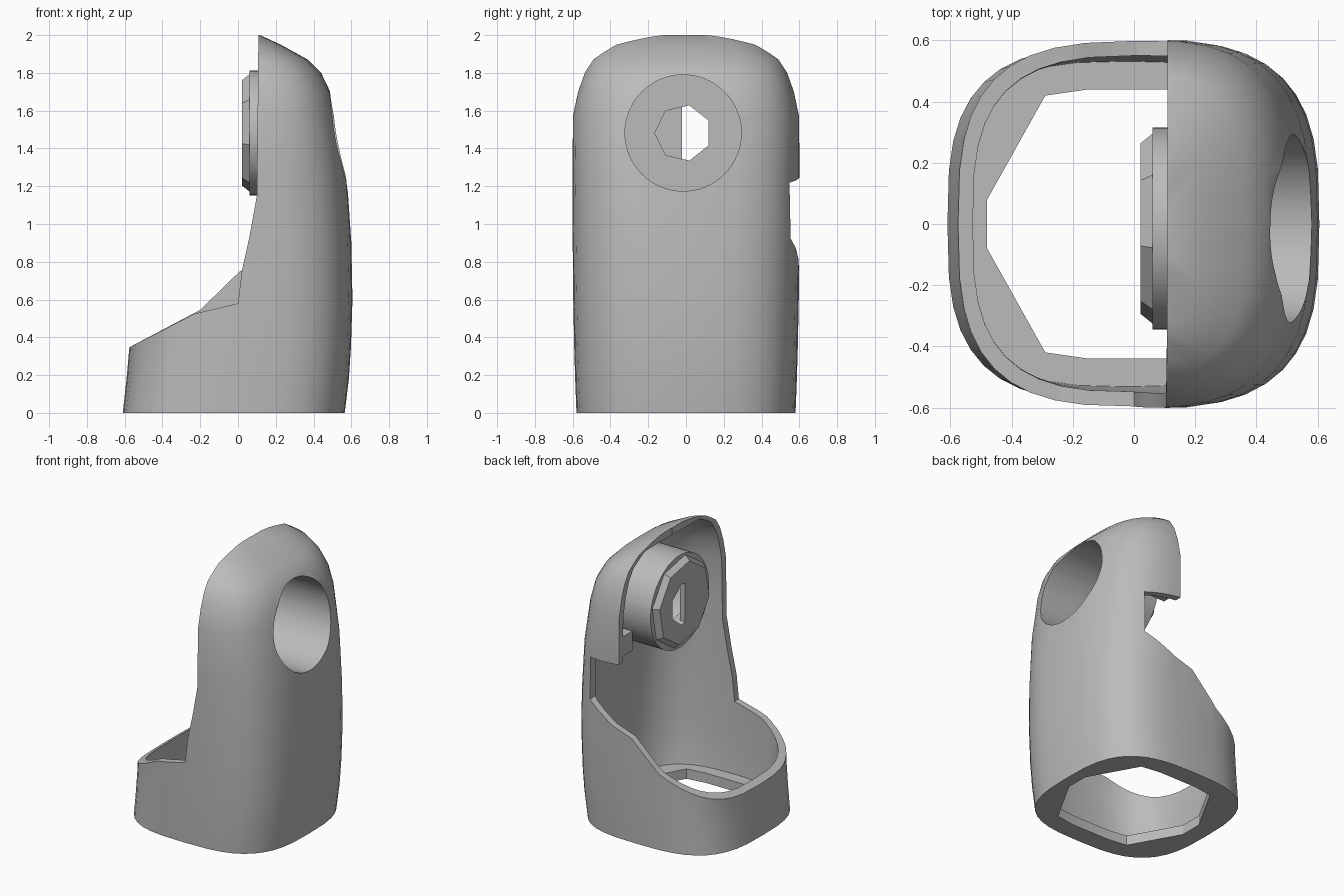
import bpy, bmesh, math
from mathutils import Vector

cube = bpy.data.objects.get("Cube")
if cube:
    bpy.data.objects.remove(cube, do_unlink=True)

grey = bpy.data.materials.new("plain_grey")
grey.use_nodes = True
COLOUR = (0.5, 0.5, 0.5, 1)
grey.diffuse_color = COLOUR
grey.node_tree.nodes["Principled BSDF"].inputs["Base Color"].default_value = COLOUR


def loft(name, rings):
    """Closed solid through equal-length rings of points."""
    bm = bmesh.new()
    loops = [[bm.verts.new(p) for p in ring] for ring in rings]
    n = len(loops[0])
    for a, b in zip(loops, loops[1:]):
        for i in range(n):
            j = (i + 1) % n
            bm.faces.new((a[i], a[j], b[j], b[i]))
    bm.faces.new(loops[0])
    bm.faces.new(loops[-1])
    bmesh.ops.recalc_face_normals(bm, faces=bm.faces)
    mesh = bpy.data.meshes.new(name)
    bm.to_mesh(mesh)
    bm.free()
    mesh.materials.append(grey)
    obj = bpy.data.objects.new(name, mesh)
    bpy.context.collection.objects.link(obj)
    return obj


def cut(obj, cutter, keep=False, operation='DIFFERENCE'):
    mod = obj.modifiers.new("cut", 'BOOLEAN')
    mod.operation, mod.solver, mod.object = operation, 'EXACT', cutter
    bpy.context.view_layer.update()
    graph = bpy.context.evaluated_depsgraph_get()
    mesh = bpy.data.meshes.new_from_object(obj.evaluated_get(graph))
    obj.modifiers.clear()
    obj.data = mesh
    if not keep:
        bpy.data.objects.remove(cutter, do_unlink=True)


def body_ring(z, x0, x1, hy, inset=0.0, n=40):
    """Rounded-square cross-section."""
    cx, hx = (x0 + x1) / 2, (x1 - x0) / 2 - inset
    power = lambda v: math.copysign(abs(v) ** 0.65, v)
    ring = []
    for i in range(n):
        t = math.tau * i / n
        ring.append((cx + hx * power(math.cos(t)), (hy - inset) * power(math.sin(t)), z))
    return ring


MID_Y, MID_Z = -0.015, 1.482


def socket_ring(x, r, n=64, turn=0.0):
    return [(x, MID_Y + r * math.cos(math.tau * i / n + turn),
             MID_Z + r * math.sin(math.tau * i / n + turn)) for i in range(n)]


def disc(name, x0, x1, r0, r1=None, n=64, turn=0.0):
    return loft(name, [socket_ring(x0, r0, n, turn), socket_ring(x1, r1 or r0, n, turn)])


def prism_y(name, outline, y0, y1):
    return loft(name, [[(x, y, z) for x, z in outline] for y in (y0, y1)])


def box(name, x0, x1, y0, y1, z0, z1):
    return prism_y(name, [(x0, z0), (x1, z0), (x1, z1), (x0, z1)], y0, y1)


# Body sections: height, min x, max x, half depth
SECTIONS = [(0, -.61, .565, .58), (.18, -.59, .587, .587), (.35, -.575, .598, .592),
            (.6, -.575, .606, .597), (.9, -.575, .6, .601), (1.27, -.57, .575, .604),
            (1.57, -.55, .525, .602), (1.7, -.53, .495, .575), (1.8, -.5, .44, .54),
            (1.87, -.47, .37, .5), (1.95, -.4, .225, .4), (2.0, -.3, .116, .235)]
shell = loft("shell_body", [body_ring(*s) for s in SECTIONS])

# Hollow interior, leaving a base flange and a round socket wall
inner = [(.07,) + SECTIONS[0][1:]] + SECTIONS[1:-1]
hollow = loft("hollow", [body_ring(*s, inset=.048) for s in inner])
boss = disc("boss", .06, .8, .33)
cut(hollow, boss, keep=True)
cut(shell, hollow)

# Open side: different rim outline on the two walls
top = [(.11, 2.2), (-.9, 2.2), (-.9, .18)]
near_rim = [(-.57, .35), (-.23, .525), (0, .58), (.02, .75), (.06, .93), (.1, 1.15)]
far_rim = [(-.57, .35), (-.2, .545), (.01, .75), (.16, .8), (.37, .92), (.37, 1.22),
           (.11, 1.25)]
for rim, y0, y1 in ((near_rim, -.8, 0), (far_rim, 0, .8)):
    opening = prism_y("opening", rim + top, y0, y1)
    cut(opening, boss, keep=True)
    cut(shell, opening)
bpy.data.objects.remove(boss, do_unlink=True)

# Round pocket and seven-sided through hole
cut(shell, disc("pocket", .11, .9, .308))
cut(shell, disc("hole", -.1, .2, .15, n=7, turn=.45))

# Base opening with angled ends
half = [(.48, -.08), (.29, -.42), (.15, -.44), (-.15, -.44), (-.29, -.42), (-.48, -.08)]
outline = half + [(-x, -y) for x, y in half]
cut(shell, loft("base_hole", [[(x, y, z) for x, y in outline] for z in (-.1, .12)]))

# Faceted end plate, with half of the hole covered
plate = disc("socket_end_plate", .022, .062, .285, .318, n=8, turn=.2)
hole = disc("half_hole", -.1, .2, .15, n=7, turn=.45)
cut(hole, box("cover_half", -.3, .4, -.6, -.02, 1, 2))
cut(plate, hole)

# Small inner lug beside the socket
lug = box("inner_lug", .115, .26, .44, .565, 1.29, 1.43)

for obj in (shell, plate, lug):
    bpy.ops.object.select_all(action='DESELECT')
    obj.select_set(True)
    bpy.context.view_layer.objects.active = obj
    bpy.ops.object.shade_smooth_by_angle(angle=math.radians(28))
